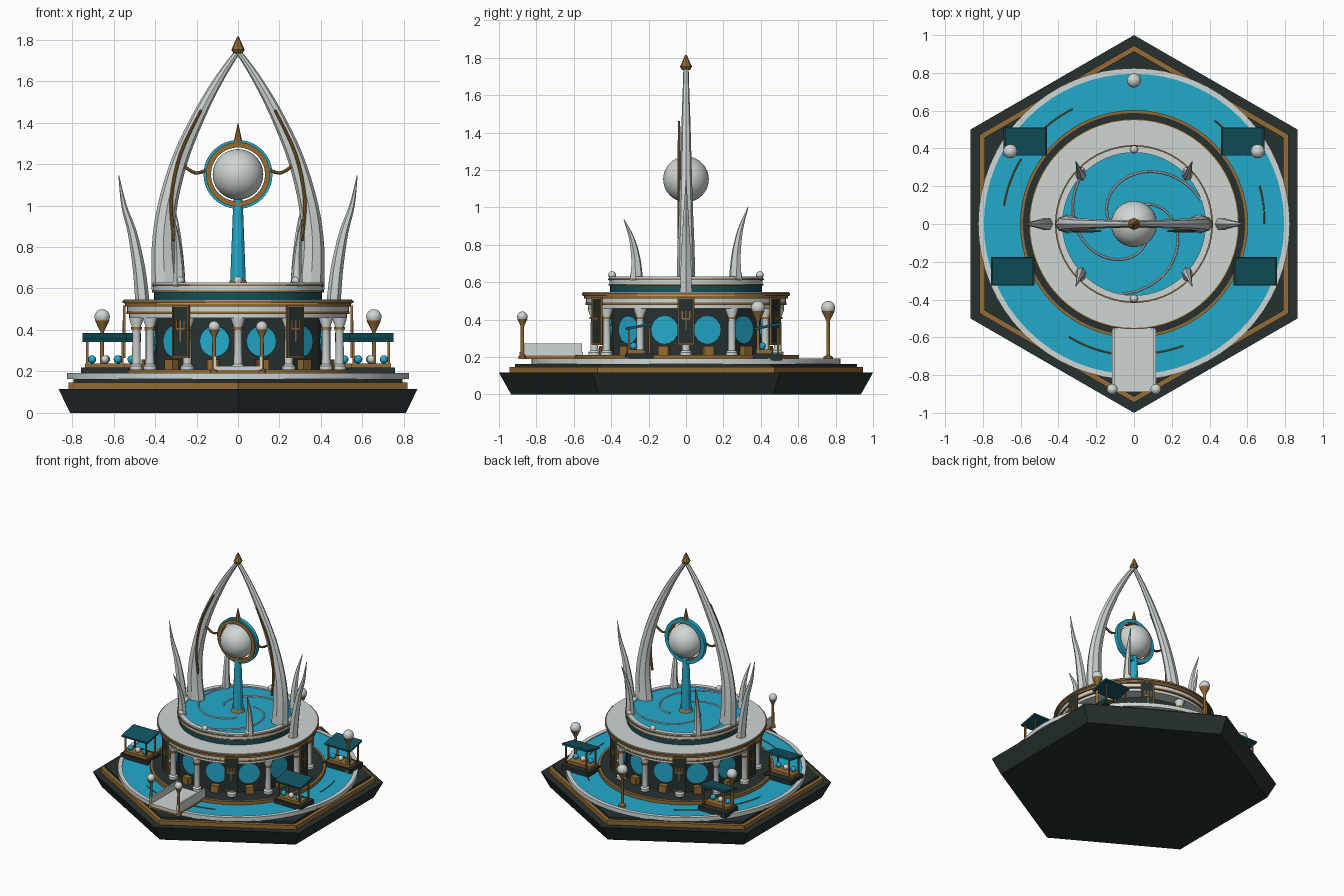
import bpy, bmesh, math
from math import sin, cos, pi, radians
from mathutils import Matrix, Vector

if "Cube" in bpy.data.objects:
    bpy.data.objects.remove(bpy.data.objects["Cube"])

def mat(name, c):
    m = bpy.data.materials.new(name)
    m.diffuse_color = (*c, 1)
    m.use_nodes = True
    m.node_tree.nodes["Principled BSDF"].inputs["Base Color"].default_value = m.diffuse_color
    return m
WHITE = mat("pale stone", (.62, .67, .65))
DARK = mat("dark slate", (.02, .03, .03))
GOLD = mat("antique gold", (.30, .15, .035))
WATER = mat("bright water", (.017, .40, .60))
TEAL = mat("deep teal", (.006, .085, .115))
I = Matrix.Identity(4)
def T(x, y, z): return Matrix.Translation((x, y, z))
def RZ(deg): return Matrix.Rotation(radians(deg), 4, 'Z')

def finish(name, bm, m, place=I, smooth=True):
    bmesh.ops.recalc_face_normals(bm, faces=bm.faces)
    bm.transform(place)
    me = bpy.data.meshes.new(name)
    bm.to_mesh(me)
    bm.free()
    me.materials.append(m)
    o = bpy.data.objects.new(name, me)
    bpy.context.collection.objects.link(o)
    if smooth:
        bpy.ops.object.select_all(action='DESELECT')
        o.select_set(True)
        bpy.context.view_layer.objects.active = o
        bpy.ops.object.shade_smooth_by_angle(angle=radians(35))
    return o

def lathe(name, m, prof, segs=64, place=I, closed=False):
    """Revolve (radius, height) points about z."""
    bm = bmesh.new()
    rings = [[bm.verts.new((r*cos(2*pi*i/segs), r*sin(2*pi*i/segs), z)) for i in range(segs)]
             for r, z in prof]
    pairs = list(zip(rings, rings[1:])) + ([(rings[-1], rings[0])] if closed else [])
    for a, b in pairs:
        for i in range(segs):
            j = (i+1) % segs
            bm.faces.new((a[i], a[j], b[j], b[i]))
    bmesh.ops.remove_doubles(bm, verts=bm.verts, dist=1e-6)
    return finish(name, bm, m, place, segs > 12)

def disc(name, m, r, z0, z1, segs=64, place=I, r0=None):
    return lathe(name, m, [(0, z0), (r if r0 is None else r0, z0), (r, z1), (0, z1)], segs, place)

def ring(name, m, ri, ro, z0, z1, segs=64, place=I):
    return lathe(name, m, [(ri, z0), (ro, z0), (ro, z1), (ri, z1)], segs, place, True)

def box(name, m, c, s, place=I):
    bm = bmesh.new()
    bmesh.ops.create_cube(bm, size=1)
    return finish(name, bm, m, place @ T(*c) @ Matrix.Diagonal((*s, 1)), False)

def ball(name, m, c, r, n=24):
    bm = bmesh.new()
    bmesh.ops.create_uvsphere(bm, u_segments=n, v_segments=n//2, radius=r)
    return finish(name, bm, m, T(*c))

def sweep(name, m, pts, side, radii, n=8, place=I, smooth=False):
    """Tapered tube along pts; radii = (in-plane, sideways) at each point."""
    bm = bmesh.new()
    s = Vector(side)
    P = [Vector(p) for p in pts]
    rings = []
    for k, p in enumerate(P):
        t = (P[min(k+1, len(P)-1)] - P[max(k-1, 0)]).normalized()
        u = s.cross(t).normalized()
        a, b = radii[k]
        rings.append([bm.verts.new(p + u*a*cos(2*pi*i/n) + s*b*sin(2*pi*i/n)) for i in range(n)])
    for a, b in zip(rings, rings[1:]):
        for i in range(n):
            bm.faces.new((a[i], a[(i+1) % n], b[(i+1) % n], b[i]))
    bm.faces.new(rings[0])
    bm.faces.new(rings[-1])
    return finish(name, bm, m, place, smooth)

def spline(keys, steps=4):
    """Catmull-Rom through tuples of any length."""
    K = [keys[0]] + list(keys) + [keys[-1]]
    out = []
    for a, b, c, d in zip(K, K[1:], K[2:], K[3:]):
        for i in range(steps):
            t = i/steps
            out.append(tuple(.5*(2*q + (r-p)*t + (2*p-5*q+4*r-w)*t*t + (3*q-p-3*r+w)*t**3)
                             for p, q, r, w in zip(a, b, c, d)))
    return out + [keys[-1]]

def horn(name, m, keys, place, n=8, y=0, smooth=False):
    """keys: (x, z, in-plane radius, sideways radius)"""
    k = spline(keys)
    sweep(name, m, [(p[0], y, p[1]) for p in k], (0, 1, 0), [(p[2], p[3]) for p in k], n, place, smooth)

def arc(name, m, r0, r1, a0, a1, z, w):
    n = 28
    pts = [((r0+(r1-r0)*i/n)*cos(radians(a0+(a1-a0)*i/n)),
            (r0+(r1-r0)*i/n)*sin(radians(a0+(a1-a0)*i/n)), z) for i in range(n+1)]
    sweep(name, m, pts, (0, 0, 1), [(w, w)]*(n+1), 6, smooth=True)

# hexagonal base
H = RZ(90)
disc("hex_base", DARK, 1.0, 0, .116, 6, H, r0=.935)
disc("hex_gold_step", GOLD, .945, .116, .147, 6, H)
disc("hex_upper_step", DARK, .915, .147, .163, 6, H)
# moat
disc("moat_bed", WHITE, .825, .163, .178)
ring("moat_rim", WHITE, .795, .825, .17, .193)
disc("moat_water", WATER, .797, .17, .186)
for a, b in ((150, 172), (118, 135), (38, 52), (0, 17), (240, 260), (278, 292)):
    arc("moat_ripple", GOLD, .69, .695, a, b, .187, .004)
# plaza
disc("plaza", DARK, .59, .18, .206)
ring("plaza_trim", GOLD, .588, .603, .18, .21)
# hall wall: twelve flat bays
disc("hall_wall", DARK, .43/cos(pi/12), .2, .47, 12)
for k in range(12):
    a = 30*k
    F = RZ(a+15)
    disc("round_window", WATER, .075, 0, .008, 16, F @ T(.429, 0, .345) @ Matrix.Rotation(pi/2, 4, 'Y'))
    box("window_plinth", GOLD, (.455, 0, .23), (.04, .055, .055), F)
    C = RZ(a) @ T(.49, 0, 0)
    lathe("column", WHITE, [(0, .2), (.032, .2), (.032, .225), (.021, .235), (.019, .41),
                            (.034, .45), (.034, .475), (0, .475)], 16, C)
    ring("column_collar", GOLD, .01, .026, .402, .414, 16, C)
# roof
disc("roof_cornice", WHITE, .525, .458, .478)
disc("roof_lower_trim", GOLD, .537, .478, .49)
disc("roof_band", WHITE, .535, .49, .522)
disc("roof_upper_trim", GOLD, .545, .512, .527)
disc("roof_slab", WHITE, .55, .527, .547)
ring("roof_edge_trim", GOLD, .545, .557, .53, .541)
# upper basin
disc("basin_drum", TEAL, .405, .545, .583)
disc("basin_trim", GOLD, .415, .581, .591)
disc("basin_body", WHITE, .41, .591, .612)
ring("basin_rim", WHITE, .378, .412, .61, .63)
ring("basin_rim_trim", GOLD, .405, .418, .612, .62)
disc("basin_water", WATER, .38, .61, .621)
for k in range(3):
    arc("spiral_ripple", WHITE, .12, .375, 180-120*k, 20-120*k, .622, .006)
for k in range(8):
    if k % 4:
        a = radians(45*k)
        ball("rim_pearl", WHITE, (.395*cos(a), .395*sin(a), .638), .021, 16)
# banners with a three-pronged emblem
for k in range(6):
    B = RZ(60*k)
    box("banner", DARK, (.549, 0, .392), (.01, .084, .245), B)
    for s in (-1, 1):
        box("banner_border", GOLD, (.549, s*.043, .392), (.013, .006, .25), B)
        box("banner_hem", GOLD, (.549, 0, .392+s*.123), (.013, .09, .008), B)
        box("emblem_prong", GOLD, (.555, s*.02, .425), (.005, .006, .04), B)
    box("emblem_stem", GOLD, (.555, 0, .395), (.005, .007, .1), B)
    box("emblem_bar", GOLD, (.555, 0, .405), (.005, .046, .007), B)
# bridge
box("bridge_base", GOLD, (0, -.72, .2), (.225, .335, .02))
box("bridge_deck", WHITE, (0, -.72, .217), (.23, .34, .018))
for s in (-1, 1):
    box("bridge_parapet", WHITE, (s*.11, -.72, .245), (.012, .33, .056))

# lamps
def lamp(x, y, z0, z, r):
    P = T(x, y, 0)
    lathe("lamp_post", GOLD, [(0, z0), (r*.7, z0), (r*.7, z0+.015), (.01, z0+.025), (.009, z-r*1.9),
                              (r*.45, z-r*1.5), (r*.95, z-r*.45), (0, z-r*.45)], 16, P)
    ball("lamp_globe", WHITE, (x, y, z), r)
for s in (-1, 1):
    lamp(s*.115, -.875, .19, .415, .028)
    lamp(s*.655, .385, .185, .463, .037)
lamp(0, .76, .185, .463, .037)
# market kiosks
for s in (-1, 1):
    for x, y in ((.575, .437), (.642, -.25)):
        K = T(s*x, y, 0)
        box("kiosk_base", DARK, (0, 0, .2), (.23, .15, .036), K)
        box("kiosk_counter", GOLD, (0, -.02, .226), (.19, .085, .026), K)
        for i in (-1, 1):
            for j in (-1, 1):
                box("kiosk_post", GOLD, (i*.085, j*.055, .28), (.01, .01, .145+j*.012), K)
        box("kiosk_roof", TEAL, (0, 0, 0), (.215, .148, .014),
            K @ T(0, 0, .364) @ Matrix.Rotation(radians(11), 4, 'X'))
        for i, m in ((-1, WATER), (0, WHITE), (1, WATER)):
            ball("kiosk_ware", m, (s*x+i*.062, y-.03, .258), .02, 16)
# great arch halves, their gold rails, and the flanking horns
for a in (0, 180):
    R = RZ(a)
    horn("arch_half", WHITE, [(.348, .59, .068, .05), (.36, .8, .056, .045), (.34, 1.0, .047, .037),
                              (.277, 1.23, .039, .03), (.18, 1.45, .03, .024),
                              (.085, 1.62, .021, .018), (0, 1.745, .013, .014)], R)
    horn("side_horn", WHITE, [(.462, .545, .034, .036), (.478, .7, .03, .032), (.51, .87, .022, .022),
                              (.55, 1.0, .013, .013), (.575, 1.145, .002, .002)], R, 6)
M = Matrix.Diagonal((-1, 1, 1, 1))
for P in (I, M):
    horn("arch_rail", GOLD, [(.308, .83, .008, .008), (.322, 1.03, .008, .008), (.277, 1.25, .008, .008),
                             (.178, 1.46, .006, .006)], P, 8, -.037, True)
    horn("orb_bracket", GOLD, [(.155, 1.17, .008, .008), (.2, 1.157, .008, .008),
                               (.24, 1.175, .008, .008), (.28, 1.21, .007, .007)], P, 8, -.01, True)
for sx in (1, -1):
    for sy, top in ((1, 1.0), (-1, .935)):
        h = top - .61
        D = T(sx*.285, sy*.268, 0) @ RZ(sy*(90 - sx*20))
        horn("basin_horn", WHITE, [(-.005, .61, .036, .03), (.0, .61+h*.35, .026, .022),
                                   (.025, .61+h*.7, .015, .013), (.068, top, .002, .002)], D, 6)
# finial
lathe("arch_finial", GOLD, [(0, 1.73), (.022, 1.735), (.032, 1.752), (.004, 1.815), (0, 1.815)], 8)
# water jet and orb
disc("jet_base", GOLD, .036, .62, .64, 24, r0=.05)
disc("water_jet", WATER, .022, .625, 1.04, 12, r0=.038)
ball("orb", WHITE, (0, 0, 1.15), .122, 40)
O = T(0, 0, 1.15) @ Matrix.Rotation(pi/2, 4, 'X')
ring("orb_ring_gold", GOLD, .13, .155, -.012, .022, 48, O)
ring("orb_ring_teal", WATER, .14, .166, -.018, .012, 48, O)
disc("orb_spike", GOLD, .002, 1.3, 1.395, 8, r0=.022)
